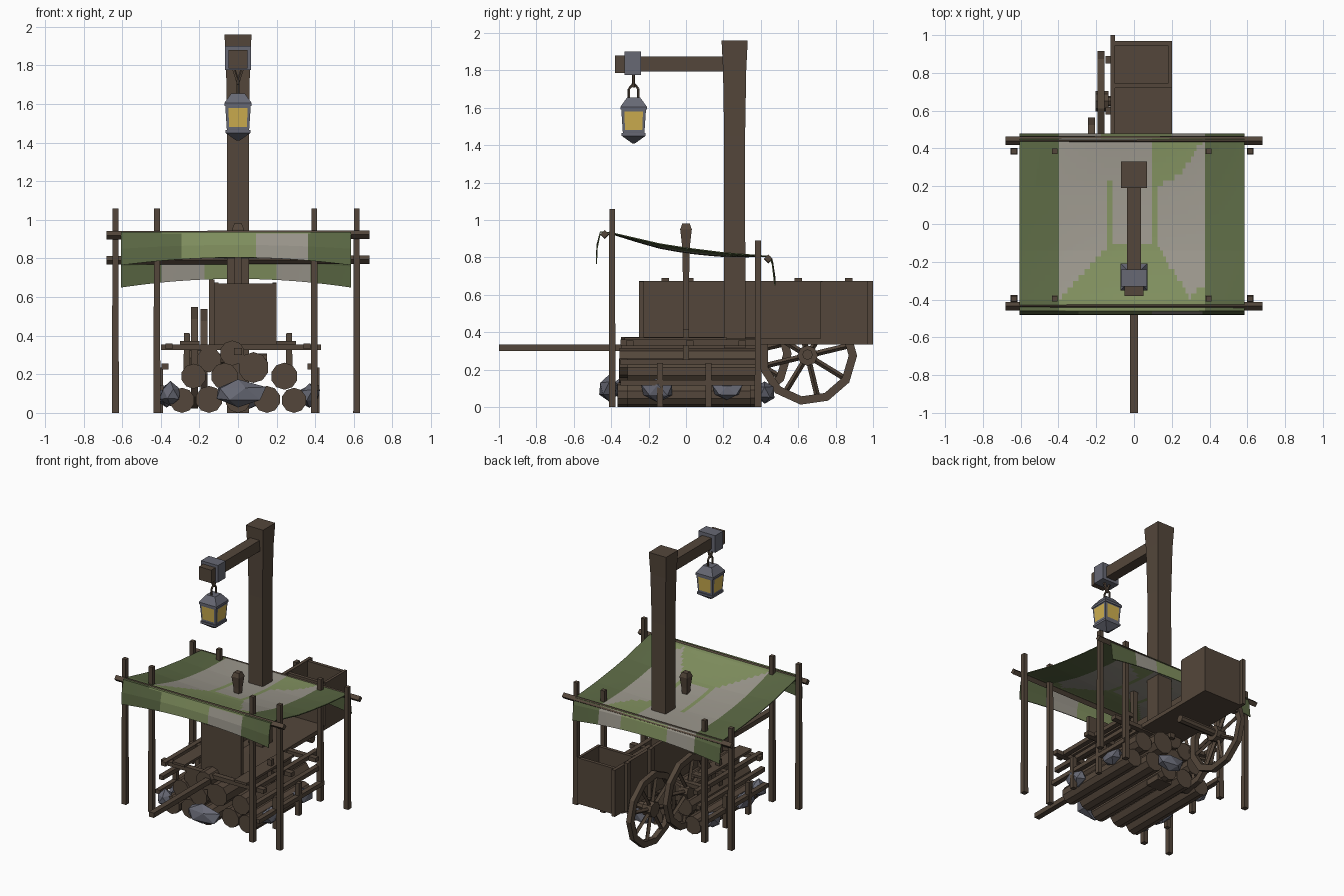
import bpy, bmesh, math, random
from mathutils import Vector, Matrix

random.seed(4)
if "Cube" in bpy.data.objects:
    bpy.data.objects.remove(bpy.data.objects["Cube"])


def material(name, rgb):
    m = bpy.data.materials.new(name)
    m.use_nodes = True
    m.diffuse_color = (*rgb, 1)
    m.node_tree.nodes["Principled BSDF"].inputs["Base Color"].default_value = (*rgb, 1)
    return m


WOOD = material("brown wood", (0.088, 0.062, 0.043))
STONE = material("blue grey iron and stone", (0.135, 0.14, 0.175))
GLOW = material("yellow glass", (0.62, 0.43, 0.08))
DARK = material("dark green cloth", (0.105, 0.14, 0.058))
GREEN = material("light green cloth", (0.22, 0.28, 0.115))
GREY = material("grey cloth", (0.33, 0.31, 0.265))


def finish(name, bm, *mats):
    me = bpy.data.meshes.new(name)
    bm.to_mesh(me)
    bm.free()
    for m in mats:
        me.materials.append(m)
    ob = bpy.data.objects.new(name, me)
    bpy.context.collection.objects.link(ob)
    return ob


def box(name, x, y, z, mat=WOOD):
    """Box between the given (low, high) pairs."""
    lo, hi = zip(x, y, z)
    bm = bmesh.new()
    bmesh.ops.create_cube(bm, size=1)
    for v in bm.verts:
        v.co = [(a + b) / 2 + c * (b - a) for a, b, c in zip(lo, hi, v.co)]
    return finish(name, bm, mat)


def square_loft(name, at, rings, mat=WOOD):
    """Square sections given as (height, half width)."""
    bm = bmesh.new()
    loops = [[bm.verts.new((at[0] + h * sx, at[1] + h * sy, z))
              for sx, sy in ((-1, -1), (1, -1), (1, 1), (-1, 1))] for z, h in rings]
    for a, b in zip(loops, loops[1:]):
        for i in range(4):
            j = (i + 1) % 4
            bm.faces.new((a[i], a[j], b[j], b[i]))
    bm.faces.new(loops[0][::-1])
    bm.faces.new(loops[-1])
    return finish(name, bm, mat)


def rod(name, start, end, r, sides=8, r2=None, mat=WOOD):
    a, b = Vector(start), Vector(end)
    bm = bmesh.new()
    turn = (b - a).to_track_quat('Z', 'Y').to_matrix().to_4x4()
    bmesh.ops.create_cone(bm, cap_ends=True, segments=sides, radius1=r, radius2=r2 or r,
                          depth=(b - a).length, matrix=Matrix.Translation((a + b) / 2) @ turn)
    return finish(name, bm, mat)


def rock(name, at, size):
    bm = bmesh.new()
    bmesh.ops.create_icosphere(bm, subdivisions=1, radius=1)
    for v in bm.verts:
        k = random.uniform(0.8, 1.1)
        v.co = [c + s * k * d for c, s, d in zip(at, size, v.co)]
    return finish(name, bm, STONE)


def wheel(name, x, y, z, r, spokes=8):
    bm = bmesh.new()
    n, w = 11, 0.018
    section = [(r, -w), (r, w), (r - 0.045, w), (r - 0.045, -w)]
    loops = []
    for i in range(n):
        c, s = math.cos(math.tau * i / n), math.sin(math.tau * i / n)
        loops.append([bm.verts.new((x + dx, y + q * c, z + q * s)) for q, dx in section])
    for i in range(n):
        a, b = loops[i], loops[(i + 1) % n]
        for j in range(4):
            k = (j + 1) % 4
            bm.faces.new((a[j], a[k], b[k], b[j]))
    bmesh.ops.recalc_face_normals(bm, faces=bm.faces)
    finish(name + "_rim", bm, WOOD)
    rod(name + "_hub", (x - 0.03, y, z), (x + 0.04, y, z), 0.055)
    for i in range(spokes):
        t = math.tau * (i + 0.3) / spokes
        rod(name + "_spoke", (x, y, z),
            (x, y + (r - 0.03) * math.cos(t), z + (r - 0.03) * math.sin(t)), 0.015, 4)


# Lamp post, arm and bracket
square_loft("lamp_post", (0, 0.26), [(0, 0.058), (1.45, 0.056), (1.8, 0.062), (1.96, 0.07)])
box("lamp_arm", (-0.038, 0.038), (-0.33, 0.21), (1.795, 1.875))
box("arm_end", (-0.05, 0.05), (-0.38, -0.3), (1.785, 1.88))
box("arm_bracket", (-0.068, 0.068), (-0.33, -0.24), (1.775, 1.9), STONE)

# Lantern
LY = -0.28
square_loft("lantern_body", (0, LY), [(1.45, 0.056), (1.47, 0.058), (1.59, 0.066)], STONE)
square_loft("lantern_roof", (0, LY), [(1.59, 0.071), (1.605, 0.071), (1.655, 0.035)], STONE)
square_loft("lantern_base", (0, LY), [(1.41, 0.008), (1.45, 0.064), (1.465, 0.064)], STONE)
for axis in (0, 1):
    for side in (-1, 1):
        bm = bmesh.new()
        pts = []
        for u, z in ((-0.046, 1.482), (0.046, 1.482), (0.05, 1.58), (-0.05, 1.58)):
            out = side * (0.061 + (z - 1.47) * 0.067)
            pts.append(bm.verts.new((out, LY + u, z) if axis else (u, LY + out, z)))
        bm.faces.new(pts)
        bm.normal_update()
        f = bm.faces[:][0]
        if f.normal[1 - axis] * side < 0:
            f.normal_flip()
        finish("lantern_pane", bm, GLOW)
for s in (-1, 1):
    rod("lantern_bail", (0, LY + s * 0.025, 1.65), (0, LY + s * 0.025, 1.7), 0.007, 5)
    rod("lantern_bail_top", (0, LY + s * 0.025, 1.7), (0, LY, 1.73), 0.007, 5)
    rod("lantern_hook", (s * 0.022, LY, 1.78), (0, LY, 1.71), 0.009, 5)

# Canopy poles and cross bars
for x in (-0.635, -0.42, 0.395, 0.615):
    for y, top in ((-0.395, 1.06), (0.385, 0.89)):
        square_loft("canopy_pole", (x, y), [(0, 0.018), (top, 0.015)])
for y, z in ((-0.435, 0.92), (0.44, 0.79)):
    rod("canopy_bar", (-0.68, y, z), (0.68, y, z + 0.004), 0.022, 4)

# Cloth canopy: a sagging sheet with a hanging flap at each end
PROFILE = [(-0.482, 0.765), (-0.478, 0.85), (-0.46, 0.938), (-0.4, 0.935), (-0.14, 0.875),
           (0, 0.853), (0.2, 0.828), (0.45, 0.808), (0.465, 0.76), (0.478, 0.65)]


def cloth_colour(x, y, z):
    """0 dark green, 1 light green, 2 grey."""
    if y < -0.462:
        return 0 if x < -0.3 or x > 0.36 else 1 if x < 0.1 else 2
    if x < -0.4 or x > 0.375:
        return 0
    if y > 0.452:
        return 1 if -0.18 < x < 0.2 else 2
    if x < -0.12:
        if -0.15 < x and y < 0.22:
            return 1
        return 2 if y > -0.4 + (x + 0.4) * 1.05 else 1
    if x < 0.1:
        return 2 if y > -0.11 else 1
    if x < 0.125:
        return 1
    back = 0.2 + (x - 0.125) * 0.55 if x < 0.25 else 0.27 + (x - 0.25) * 1.5
    front = -0.42 + (x - 0.27)
    return 2 if front < y < back and y > -0.35 + (0.27 - x) * 1.6 else 1


bm = bmesh.new()
cols, sub = 80, 8
rows = []
for i in range((len(PROFILE) - 1) * sub + 1):
    k = min(i // sub, len(PROFILE) - 2)
    t = i / sub - k
    (y0, z0), (y1, z1) = PROFILE[k:k + 2]
    y, z = y0 + (y1 - y0) * t, z0 + (z1 - z0) * t
    row = []
    for j in range(cols + 1):
        u = 2 * j / cols - 1
        arch = 1 - u * u
        dz = -0.025 * arch * max(0, 1 - (y / 0.44) ** 2)
        if i < 2 * sub:
            dz = 0.04 * arch * (1 - i / (2 * sub))
        elif k >= len(PROFILE) - 3:
            dz = 0.045 * arch * (k + t - len(PROFILE) + 3) / 2
        row.append(bm.verts.new((-0.01 + 0.595 * u, y, z + dz)))
    rows.append(row)
for a, b in zip(rows, rows[1:]):
    for j in range(cols):
        f = bm.faces.new((a[j], a[j + 1], b[j + 1], b[j]))
        f.material_index = cloth_colour(*f.calc_center_median())
canopy = finish("canopy_cloth", bm, DARK, GREEN, GREY)
mod = canopy.modifiers.new("thickness", 'SOLIDIFY')
mod.thickness = 0.006

# Cart: floor, long side, rear box and front board
box("cart_floor", (-0.11, 0.2), (-0.25, 0.97), (0.335, 0.365))
box("cart_long_side", (-0.125, -0.1), (-0.25, 1.0), (0.335, 0.675))
box("cart_rear_side", (0.18, 0.2), (0.73, 0.97), (0.335, 0.675))
for name, y in (("front", -0.25), ("middle", 0.72), ("rear", 0.945)):
    box("cart_%s_board" % name, (-0.11, 0.2), (y, y + 0.025), (0.335, 0.67))
for y in (-0.11, 0.02, 0.6, 0.87):
    box("cart_side_batten", (-0.15, -0.122), (y - 0.02, y + 0.02), (0.335, 0.69))
box("cart_shaft", (-0.02, 0.02), (-1.0, 0.4), (0.3, 0.335))
rod("cart_axle", (-0.2, 0.65, 0.28), (0.15, 0.65, 0.28), 0.028)
wheel("cart_wheel", -0.175, 0.65, 0.275, 0.265)
wheel("spare_wheel", -0.225, 0.3, 0.285, 0.265)

# Club handle standing through the cloth
square_loft("club", (0, 0), [(0.3, 0.014), (0.8, 0.018), (0.87, 0.022), (0.95, 0.031), (0.98, 0.02)])

# Log pile: (x, z, radius)
for x, z, r in ((-0.29, 0.065, 0.065), (-0.15, 0.07, 0.07), (0, 0.065, 0.065), (0.15, 0.07, 0.07),
                (0.29, 0.065, 0.065), (-0.23, 0.19, 0.065), (-0.07, 0.19, 0.07), (0.08, 0.235, 0.08),
                (0.24, 0.19, 0.07), (-0.15, 0.275, 0.065), (-0.03, 0.31, 0.065)):
    rod("log", (x, -0.35 + random.uniform(-0.02, 0.05), z),
        (x, 0.37 + random.uniform(-0.04, 0.03), z), r, 10)

# Rack around the logs
for s in (-1, 1):
    for y in (-0.14, 0.12):
        square_loft("rack_stake", (s * 0.405, y), [(0, 0.016), (0.235, 0.016)])
    for x, z in ((0.34, 0.345), (0.36, 0.24), (0.385, 0.13)):
        box("rack_rail", sorted((s * x, s * (x + 0.035))), (-0.35, 0.4), (z - 0.015, z + 0.015))
    square_loft("rack_peg", (s * 0.265, 0.0), [(0.2, 0.017), (0.415, 0.015)])
for y in (-0.3, 0.02, 0.3):
    box("rack_crossbar", (-0.4, 0.43), (y - 0.02, y + 0.02), (0.325, 0.355))
for x in (-0.3, 0.2):
    box("loose_plank", (x, x + 0.1), (-0.33, 0.22), (0.355, 0.372))

# Rocks around the pile
rock("front_rock", (0, -0.41, 0.1), (0.15, 0.06, 0.07))
for s in (-1, 1):
    rock("side_rock", (s * 0.37, -0.15, 0.09), (0.06, 0.1, 0.065))
    rock("side_rock", (s * 0.37, 0.22, 0.09), (0.06, 0.09, 0.06))
rock("corner_rock", (-0.35, -0.34, 0.1), (0.06, 0.07, 0.06))
rock("back_rock", (0.05, 0.42, 0.08), (0.12, 0.06, 0.07))
